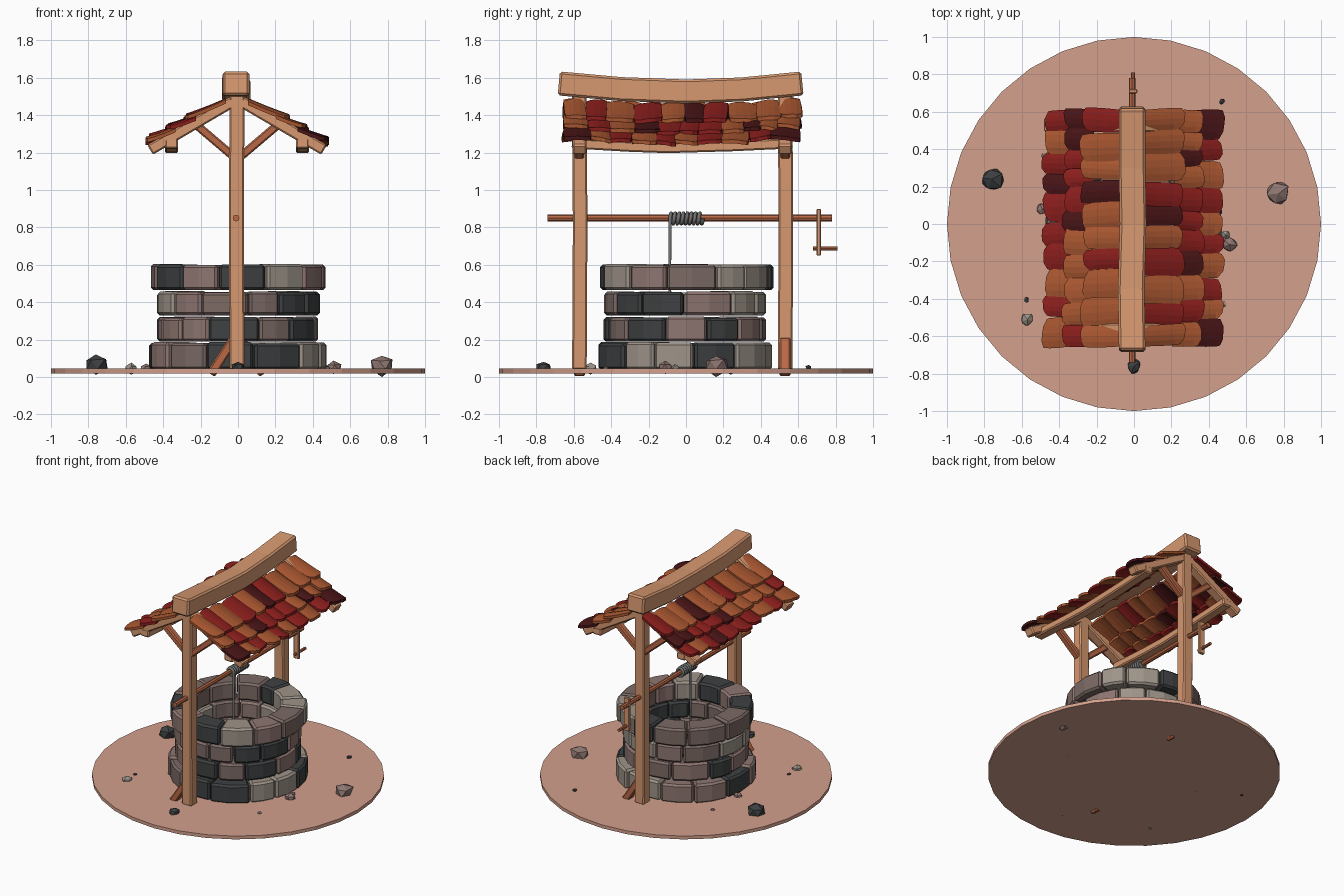
import bpy, bmesh, math, random
from mathutils import Vector, Matrix

if "Cube" in bpy.data.objects:
    bpy.data.objects.remove(bpy.data.objects["Cube"])

random.seed(11)
R = random.uniform
CX = -0.005


def material(name, *rgb):
    lin = [((c / 255 + 0.055) / 1.055) ** 2.4 for c in rgb]
    m = bpy.data.materials.new(name)
    m.diffuse_color = (*lin, 1)
    m.use_nodes = True
    m.node_tree.nodes["Principled BSDF"].inputs["Base Color"].default_value = m.diffuse_color
    return m


WOOD = material("wood", 214, 152, 112)
REDWOOD = material("red_wood", 184, 104, 70)
SOIL = material("soil", 212, 160, 140)
ROPE = material("rope", 112, 114, 114)
STONES = [material("stone_tan", 158, 148, 137), material("stone_pink", 142, 118, 113),
          material("stone_brown", 124, 106, 101), material("stone_dark", 62, 64, 65)]
TILES = [material("tile_red", 138, 30, 28), material("tile_orange", 168, 86, 48),
         material("tile_dark", 72, 20, 22)]


def finish(bm, name, mat, bevel=0):
    bmesh.ops.recalc_face_normals(bm, faces=bm.faces)
    me = bpy.data.meshes.new(name)
    bm.to_mesh(me)
    bm.free()
    me.materials.append(mat)
    ob = bpy.data.objects.new(name, me)
    bpy.context.collection.objects.link(ob)
    if bevel:
        mod = ob.modifiers.new("Bevel", "BEVEL")
        mod.width, mod.segments = bevel, 1
        mod.limit_method, mod.angle_limit = 'ANGLE', math.radians(40)
    return ob


def loft(rings, name, mat, bevel=0):
    """Skin a list of four-cornered sections and cap both ends."""
    bm = bmesh.new()
    vs = [[bm.verts.new(p) for p in ring] for ring in rings]
    for a, b in zip(vs, vs[1:]):
        for i in range(4):
            j = (i + 1) % 4
            bm.faces.new((a[i], a[j], b[j], b[i]))
    bm.faces.new(vs[0])
    bm.faces.new(vs[-1])
    return finish(bm, name, mat, bevel)


def beam(name, path, side, w, h, mat=WOOD, bevel=0.008):
    """Rectangular timber along a path: w across `side`, h across the other axis."""
    pts = [Vector(p) for p in path]
    side = Vector(side)
    rings = []
    for i, p in enumerate(pts):
        t = pts[min(i + 1, len(pts) - 1)] - pts[max(i - 1, 0)]
        s, u = side * w / 2, side.cross(t).normalized() * h / 2
        rings.append([p + s + u, p - s + u, p - s - u, p + s - u])
    return loft(rings, name, mat, bevel)


def rod(name, y0, y1, x, z, r, mat=REDWOOD):
    bm = bmesh.new()
    m = Matrix.Translation((x, (y0 + y1) / 2, z)) @ Matrix.Rotation(math.pi / 2, 4, 'X')
    bmesh.ops.create_cone(bm, cap_ends=True, segments=8, radius1=r, radius2=r,
                          depth=y1 - y0, matrix=m)
    return finish(bm, name, mat)


# Ground disc
bm = bmesh.new()
bmesh.ops.create_cone(bm, cap_ends=True, segments=32, radius1=1, radius2=1, depth=0.025,
                      matrix=Matrix.Translation((0, 0, 0.033)))
finish(bm, "ground_disc", SOIL)

# Well wall: four rings of uneven curved blocks
for row, (z0, z1, ro) in enumerate([(0.04, 0.185, 0.475), (0.19, 0.322, 0.437),
                                    (0.33, 0.457, 0.437), (0.465, 0.603, 0.47)]):
    spans = [R(0.7, 1.25) for _ in range(12)]
    a = R(0, 1)
    for i, s in enumerate(spans):
        da = s / sum(spans) * math.tau
        gap, out = 0.008, ro + R(-0.012, 0.006)
        top, inn = z1 + R(-0.006, 0.003), 0.30 + R(-0.008, 0.008)
        rings = []
        for k in range(3):
            t = a + gap + (da - 2 * gap) * k / 2
            c, n = math.cos(t), math.sin(t)
            rings.append([(inn * c, inn * n, z0), (out * c, out * n, z0),
                          (out * c, out * n, top), (inn * c, inn * n, top)])
        loft(rings, f"wall_stone_{row}_{i}", random.choices(STONES, (4, 4, 3, 2))[0], 0.014)
        a += da

# Posts, foot braces, rafters and knee braces
for end, y, s in (("front", -0.57, -1), ("back", 0.53, 1)):
    beam(end + "_post", [(CX, y, 0.04), (CX - 0.004, y + 0.004, 0.8), (CX, y, 1.52)],
         (1, 0, 0), 0.08, 0.078)
    beam(end + "_foot_brace", [(CX + s * 0.14, y, 0.015), (CX + s * 0.02, y, 0.20)],
         (0, 1, 0), 0.06, 0.05, REDWOOD)
    for side in (-1, 1):
        tag = f"{end}_{'left' if side < 0 else 'right'}"
        beam(tag + "_rafter", [(CX + side * 0.02, y, 1.475), (CX + side * 0.465, y, 1.215)],
             (0, 1, 0), 0.075, 0.06)
        beam(tag + "_knee_brace", [(CX + side * 0.02, y, 1.18), (CX + side * 0.22, y, 1.35)],
             (0, 1, 0), 0.05, 0.045, REDWOOD)

# Sagging ridge beam and eave purlins
beam("ridge_beam", [(CX - 0.005, -0.68, 1.57), (CX - 0.01, -0.35, 1.54), (CX, 0, 1.527),
                    (CX - 0.005, 0.3, 1.538), (CX - 0.005, 0.622, 1.57)],
     (1, 0, 0), 0.142, 0.128, bevel=0.012)
for side in (-1, 1):
    beam(f"purlin_{'left' if side < 0 else 'right'}",
         [(CX + side * 0.35, y, z) for y, z in
          ((-0.61, 1.25), (-0.3, 1.232), (-0.1, 1.225), (0.25, 1.235), (0.57, 1.25))],
         (1, 0, 0), 0.07, 0.055)


# Roof tiles: three overlapping rows per slope, following the sag
def tile(name, side, x_low, y, w, length, lift):
    bm = bmesh.new()
    cols, yaw = 5, R(-0.07, 0.07)
    skew, roll, cut = R(-0.012, 0.012), R(-0.1, 0.1), R(0.012, 0.028)
    grid = []
    for u in (0, 0.4, 0.75, 1):
        line = []
        for c in range(cols):
            v = c / (cols - 1) * 2 - 1
            d = length * u
            if u == 1:
                d += skew * v - cut * v ** 4
            yy = v * w / 2 * (0.94 if u in (0, 1) else 1) + yaw * d
            x = x_low - (length - d) * 0.88
            z = 1.265 + (0.485 - x) * 0.54 + lift * u
            z += -0.012 * v * v + roll * v * w / 2 + 0.012 * u * u
            z -= 0.032 * max(0, 1 - ((y + 0.03) / 0.62) ** 2)
            line.append(bm.verts.new((CX + side * x, y + yy, z)))
        grid.append(line)
    for a, b in zip(grid, grid[1:]):
        for i in range(cols - 1):
            bm.faces.new((a[i], a[i + 1], b[i + 1], b[i]))
    bmesh.ops.recalc_face_normals(bm, faces=bm.faces)
    if sum(f.normal.z for f in bm.faces) < 0:
        bmesh.ops.reverse_faces(bm, faces=bm.faces)
    top = list(bm.faces)
    low = bmesh.ops.extrude_face_region(bm, geom=top, use_keep_orig=True)["geom"]
    bmesh.ops.translate(bm, vec=(0, 0, -0.02),
                        verts=[g for g in low if isinstance(g, bmesh.types.BMVert)])
    finish(bm, name, random.choices(TILES, (5, 5, 2))[0])


for side in (-1, 1):
    for row, (x_low, length) in enumerate([(0.48, 0.18), (0.375, 0.18), (0.275, 0.25)]):
        widths = [R(0.75, 1.2) for _ in range(10 + row % 2)]
        y = -0.655
        for i, q in enumerate(widths):
            w = q / sum(widths) * 1.265
            tile(f"roof_tile_{'left' if side < 0 else 'right'}_{row}_{i}", side,
                 x_low + R(-0.012, 0.01), y + w / 2, w + 0.006, length, 0.014 + R(0, 0.008))
            y += w

# Windlass axle, crank and handle
rod("axle", -0.74, 0.78, CX - 0.005, 0.85, 0.018)
beam("crank_arm", [(CX, 0.71, 0.65), (CX, 0.71, 0.90)], (1, 0, 0), 0.045, 0.022, bevel=0.004)
rod("crank_handle", 0.68, 0.81, CX, 0.688, 0.011)

# Rope coil with its hanging end
cu = bpy.data.curves.new("rope", 'CURVE')
cu.dimensions, cu.bevel_depth, cu.bevel_resolution = '3D', 0.0105, 1
cu.use_fill_caps = True
turns, step = 8, 12
pts = [(CX + 0.028, -0.088, 0.35)]
for i in range(turns * step + 1):
    t = i / step
    pts.append((CX + 0.028 * math.cos(t * math.tau), -0.085 + 0.175 * t / turns,
                0.848 + 0.028 * math.sin(t * math.tau)))
sp = cu.splines.new('POLY')
sp.points.add(len(pts) - 1)
for p, c in zip(sp.points, pts):
    p.co = (*c, 1)
    p.radius = 0.6 if c[2] < 0.5 else 1
cu.materials.append(ROPE)
bpy.context.collection.objects.link(bpy.data.objects.new("rope", cu))

# Loose rocks: x, y, z, radius, colour
for i, (x, y, z, r, c) in enumerate([
        (-0.76, 0.24, 0.068, 0.066, 3), (0.77, 0.16, 0.065, 0.07, 1), (0.51, -0.11, 0.05, 0.045, 1),
        (0.49, -0.06, 0.045, 0.025, 0), (-0.57, -0.51, 0.045, 0.038, 0),
        (-0.575, -0.405, 0.045, 0.016, 3), (0.47, 0.655, 0.052, 0.016, 3),
        (0, -0.76, 0.052, 0.042, 3), (0.48, -0.43, 0.045, 0.016, 0),
        (-0.49, 0.08, 0.045, 0.035, 1), (-0.48, 0.365, 0.045, 0.017, 2)]):
    bm = bmesh.new()
    bmesh.ops.create_icosphere(bm, subdivisions=1, radius=r)
    for v in bm.verts:
        v.co *= R(0.8, 1.15)
        v.co.z = max(v.co.z * 0.85, -z)
    bmesh.ops.rotate(bm, verts=bm.verts, matrix=Matrix.Rotation(R(0, 6), 3, 'Z'))
    bmesh.ops.translate(bm, verts=bm.verts, vec=(x, y, z))
    finish(bm, f"rock_{i}", STONES[c])
